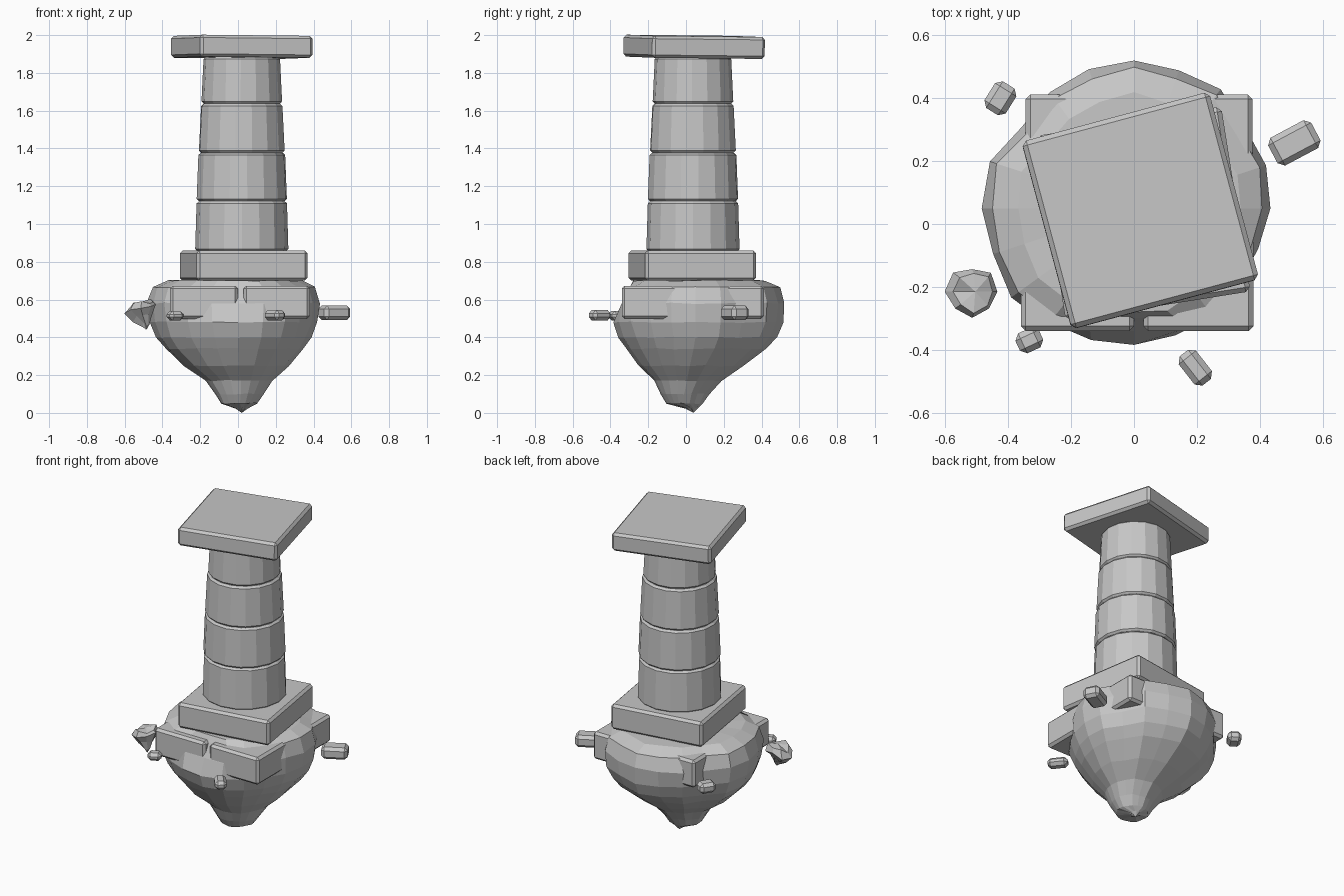
import bpy, bmesh, math, random
from mathutils import Vector

if "Cube" in bpy.data.objects:
    bpy.data.objects.remove(bpy.data.objects["Cube"])

random.seed(4)
stone = bpy.data.materials.new("grey_stone")
stone.diffuse_color = (0.57, 0.57, 0.57, 1)
stone.use_nodes = True
stone.node_tree.nodes["Principled BSDF"].inputs["Base Color"].default_value = stone.diffuse_color


def finish(name, bm, loc=(0, 0, 0), rot=0.0, bevel=0.0, tilt=0.0):
    bmesh.ops.recalc_face_normals(bm, faces=bm.faces)
    me = bpy.data.meshes.new(name)
    bm.to_mesh(me)
    bm.free()
    me.materials.append(stone)
    ob = bpy.data.objects.new(name, me)
    bpy.context.collection.objects.link(ob)
    ob.location = loc
    ob.rotation_euler = [math.radians(a) for a in (-tilt, tilt, rot)]
    if bevel:
        m = ob.modifiers.new("worn_edges", 'BEVEL')
        m.width, m.segments, m.limit_method = bevel, 1, 'ANGLE'
        m.angle_limit = math.radians(40)
    return ob


def box(name, loc, size, rot=0.0, bevel=0.015, tilt=0.0):
    bm = bmesh.new()
    bmesh.ops.create_cube(bm, size=1)
    bmesh.ops.scale(bm, vec=size, verts=bm.verts)
    return finish(name, bm, loc, rot, bevel, tilt)


def loft(name, radii, rings, apex, top, jitter, shape=lambda p: p):
    """Rock made of scaled rings (z, scale, x, y), closed by a tip and a top point."""
    bm, n, loops = bmesh.new(), len(radii), []
    for z, s, cx, cy in rings:
        loop = []
        for i, r in enumerate(radii):
            a = 2 * math.pi * i / n
            k = r * s * (1 + random.uniform(-jitter, jitter))
            dz = random.uniform(-jitter, jitter) * 0.3
            p = Vector((cx + k * math.cos(a), cy + k * math.sin(a), z + dz))
            loop.append(bm.verts.new(shape(p)))
        loops.append(loop)
    lo, hi = bm.verts.new(apex), bm.verts.new(top)
    for i in range(n):
        j = (i + 1) % n
        for a, b in zip(loops, loops[1:]):
            bm.faces.new((a[i], a[j], b[j], b[i]))
        bm.faces.new((lo, loops[0][j], loops[0][i]))
        bm.faces.new((hi, loops[-1][i], loops[-1][j]))
    return finish(name, bm)


def worn_front(p):
    """Cut the upper front back so the paving blocks stand out."""
    p.y = max(p.y, -0.34 - 0.5 * (0.58 - p.z))
    return p


# Floating island, tapering to a tip
outline = [0.435, 0.445, 0.435, 0.47, 0.46, 0.475, 0.46, 0.455, 0.445, 0.485,
           0.48, 0.475, 0.485, 0.465, 0.45, 0.45, 0.44, 0.43, 0.415, 0.42]
profile = [(0.025, 0.07, 0.02, 0.03), (0.05, 0.21, 0.01, -0.01), (0.10, 0.28, 0.015, -0.01),
           (0.17, 0.385, 0.015, 0.005), (0.25, 0.6, 0.005, 0.02), (0.34, 0.8, 0, 0.04),
           (0.40, 0.90, 0, 0.05), (0.48, 0.97, 0, 0.05), (0.58, 1.0, 0, 0.05),
           (0.665, 0.94, 0, 0.05), (0.70, 0.77, 0, 0.05)]
loft("island_rock", outline, profile, (0.02, 0.04, 0), (0, 0.05, 0.71), 0.012, worn_front)

# Small drifting rock, leaning to one side
loft("drifting_rock", [0.078, 0.085, 0.075, 0.082, 0.085, 0.075, 0.085, 0.078],
     [(0.47, 0.25, -0.487, -0.225), (0.505, 0.6, -0.505, -0.22),
      (0.55, 1.0, -0.515, -0.215), (0.578, 0.8, -0.51, -0.215)],
     (-0.485, -0.23, 0.44), (-0.505, -0.215, 0.59), 0.05,
     lambda p: p + Vector((0, 0, 0.25 * (p.x + 0.515))))

# Four paving blocks set into the island: x range, y range
for name, x0, x1, y0, y1 in (
        ("front_left_block", -0.36, 0.0, -0.34, 0.02),
        ("front_right_block", 0.03, 0.38, -0.34, 0.02),
        ("back_right_block", 0.03, 0.377, 0.05, 0.412),
        ("back_left_block", -0.345, 0.0, 0.05, 0.412)):
    box(name, ((x0 + x1) / 2, (y0 + y1) / 2, 0.585), (x1 - x0, y1 - y0, 0.175))

# Square plinth and capital
box("plinth", (0.03, 0.033, 0.78), (0.595, 0.595, 0.16), 9)
box("capital", (0.02, 0.043, 1.938), (0.617, 0.617, 0.116), 15, 0.015, 0.6)

# Stacked column drums: bottom z, top z, bottom radius, top radius
for i, (z0, z1, r0, r1) in enumerate((
        (0.855, 1.121, 0.247, 0.239), (1.121, 1.377, 0.241, 0.231),
        (1.377, 1.637, 0.230, 0.217), (1.637, 1.885, 0.214, 0.202))):
    bm = bmesh.new()
    bmesh.ops.create_cone(bm, cap_ends=True, segments=16, radius1=r0, radius2=r1, depth=z1 - z0)
    finish(f"column_drum_{i + 1}", bm, (0.02, 0.037, (z0 + z1) / 2), i * 7, 0.012)

# Drifting stone chips
for i, (x, y, z, l, w, h, rot) in enumerate((
        (0.51, 0.258, 0.53, 0.155, 0.1, 0.076, 28),
        (0.195, -0.457, 0.517, 0.118, 0.07, 0.054, -52),
        (-0.333, -0.37, 0.515, 0.082, 0.07, 0.05, 25),
        (-0.425, 0.40, 0.53, 0.1, 0.08, 0.065, 58))):
    box(f"stone_chip_{i + 1}", (x, y, z), (l, w, h), rot, 0.018)
